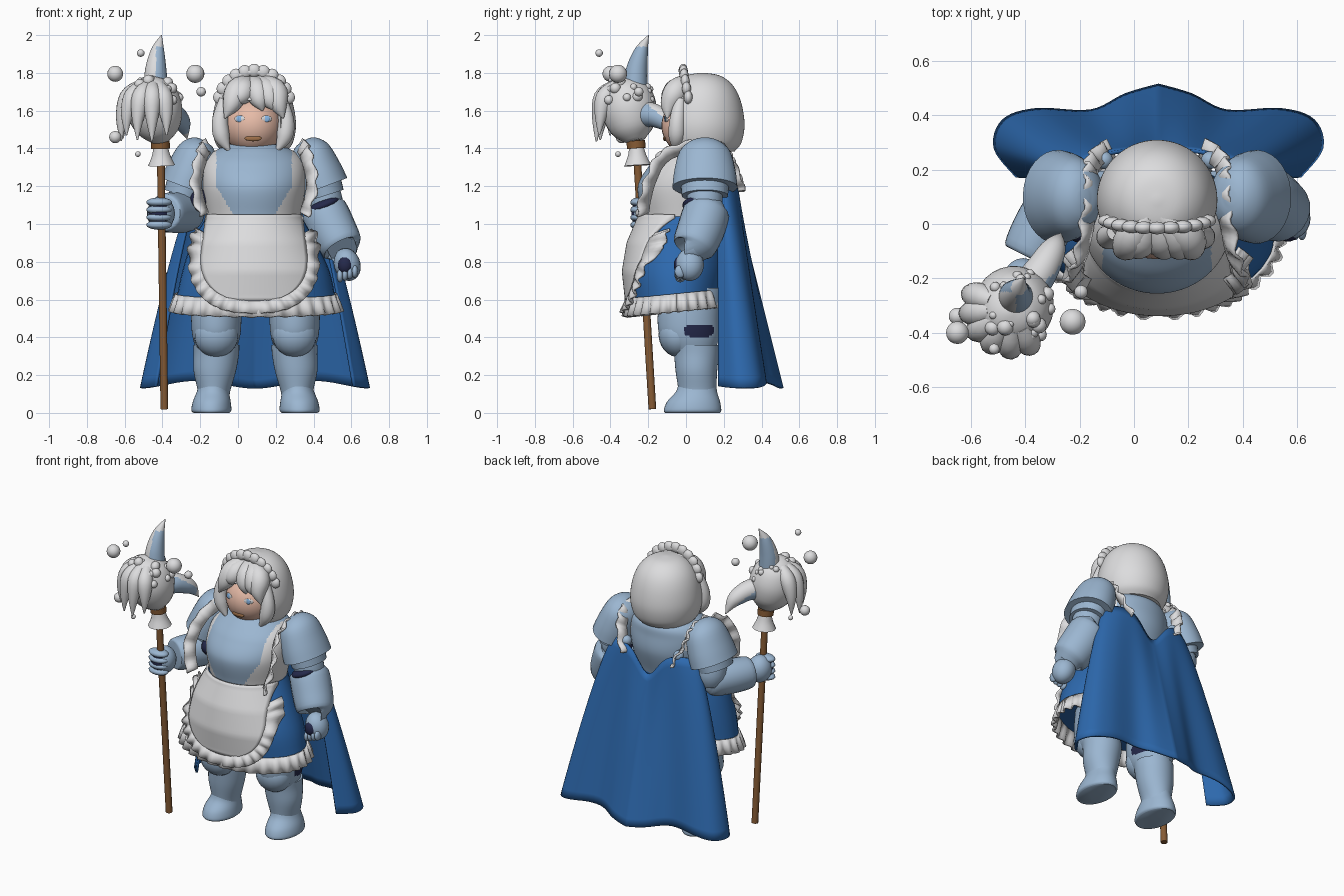
import bpy, bmesh, math, random
from mathutils import Vector, Matrix, Euler

if "Cube" in bpy.data.objects:
    bpy.data.objects.remove(bpy.data.objects["Cube"])
random.seed(4)
CX = 0.085  # body centre line


def material(name, *rgb):
    m = bpy.data.materials.new(name)
    m.use_nodes = True
    m.diffuse_color = (*rgb, 1)
    bsdf = m.node_tree.nodes["Principled BSDF"]
    bsdf.inputs["Base Color"].default_value = (*rgb, 1)
    bsdf.inputs["Roughness"].default_value = 0.7
    return m


white = material("white cloth", .72, .72, .73)
steel = material("pale blue armour", .33, .47, .64)
blue = material("cape blue", .026, .14, .42)
navy = material("dark undersuit", .018, .022, .07)
wood = material("wood", .24, .105, .035)
lips = material("lip brown", .36, .17, .07)
skin = material("skin", .8, .5, .39)
iris = material("eye blue", .25, .48, .8)


def finish(name, bm, mats, rule=None, thick=0):
    """Turn a bmesh into a smooth object; rule gives a face's material, or None to cut it."""
    bmesh.ops.recalc_face_normals(bm, faces=bm.faces)
    if rule:
        cut = []
        for f in bm.faces:
            i = rule(f.calc_center_median())
            if i is None:
                cut.append(f)
            else:
                f.material_index = int(i)
        bmesh.ops.delete(bm, geom=cut, context='FACES')
    me = bpy.data.meshes.new(name)
    bm.to_mesh(me)
    bm.free()
    for m in mats:
        me.materials.append(m)
    me.shade_smooth()
    me.set_sharp_from_angle(angle=math.radians(45))
    ob = bpy.data.objects.new(name, me)
    bpy.context.scene.collection.objects.link(ob)
    if thick:
        mod = ob.modifiers.new("thickness", 'SOLIDIFY')
        mod.thickness, mod.offset = thick, 0


def sheet(name, rows, mats, closed=False, rule=None, thick=0):
    """Skin rows of points; closed rows are capped at both ends."""
    bm = bmesh.new()
    vs = [[bm.verts.new(p) for p in row] for row in rows]
    n = len(vs[0])
    for a, b in zip(vs, vs[1:]):
        for i in range(n if closed else n - 1):
            j = (i + 1) % n
            bm.faces.new((a[i], a[j], b[j], b[i]))
    if closed:
        bm.faces.new(vs[0])
        bm.faces.new(vs[-1])
    finish(name, bm, mats, rule, thick)


def spline(pts, k=5):
    """Smooth curve through tuples of any length."""
    pts = [Vector(p) for p in pts]
    out = []
    for i in range(len(pts) - 1):
        a, b, c, d = pts[max(i - 1, 0)], pts[i], pts[i + 1], pts[min(i + 2, len(pts) - 1)]
        for s in range(k):
            t = s / k
            out.append(b + (c - a) * (t / 2) + (a * 2 - b * 5 + c * 4 - d) * (t * t / 2)
                       + (b * 3 - a - c * 3 + d) * (t ** 3 / 2))
    return out + [pts[-1]]


def loft(name, rings, *mats, sides=40, k=4, rule=None):
    """Horizontal ellipses given as x, y, z, x radius, y radius."""
    turn = [2 * math.pi * i / sides for i in range(sides)]
    rows = [[(x + rx * math.cos(a), y + ry * math.sin(a), z) for a in turn]
            for x, y, z, rx, ry in spline(rings, k)]
    sheet(name, rows, mats, True, rule)


def limb(name, pts, *mats, sides=20, k=4, rule=None, deep=1):
    """Round tube along points given as x, y, z, radius; deep stretches its section in y."""
    pts = spline(pts, k)
    pos = [Vector(p[:3]) for p in pts]
    turn = [2 * math.pi * i / sides for i in range(sides)]
    rows, side, old = [], None, Vector((0, 0, 1))
    for i, p in enumerate(pos):
        t = (pos[min(i + 1, len(pos) - 1)] - pos[max(i - 1, 0)]).normalized()
        side = old.rotation_difference(t) @ side if side else t.orthogonal().normalized()
        old, other = t, t.cross(side)
        r = max(pts[i][3], .002)
        size = Matrix.Diagonal((r, r * deep, r))
        rows.append([p + size @ (side * math.cos(a) + other * math.sin(a)) for a in turn])
    sheet(name, rows, mats, True, rule)


def ball(name, loc, size, mat, rot=(0, 0, 0), seg=20):
    bm = bmesh.new()
    bmesh.ops.create_uvsphere(bm, u_segments=seg, v_segments=seg * 2 // 3, radius=1)
    size = size if isinstance(size, tuple) else (size,) * 3
    bm.transform(Matrix.LocRotScale(Vector(loc), Euler(rot), Vector(size)))
    finish(name, bm, [mat])


def ruffle(name, inner, outer, amp=.014):
    """Wavy strip between two matching lines."""
    inner, outer = [Vector(p) for p in inner], [Vector(p) for p in outer]
    rows = [inner, [], []]
    for i, (a, b) in enumerate(zip(inner, outer)):
        t = inner[min(i + 1, len(inner) - 1)] - inner[max(i - 1, 0)]
        push = t.cross(b - a).normalized() * amp * math.sin(i * math.pi / 3)
        rows[1].append(a.lerp(b, .5) + push * .6)
        rows[2].append(b + push)
    sheet(name, rows, [white], thick=.012)


def flip(pts):
    return [(2 * CX - p[0], *p[1:]) for p in pts]


# Bodice with apron side panels and shoulder straps
def bodice_rule(c):
    return (c.y < .12 or c.z > 1.24) and abs(c.x - CX) > .2 - max(0, 1.2 - c.z) * .6


loft("bodice", [(CX, -.01, 1.0, .24, .21), (CX, -.01, 1.06, .25, .225), (CX, 0, 1.2, .272, .255),
                (CX, .028, 1.31, .268, .222), (CX, .055, 1.375, .225, .185), (CX, .06, 1.42, .14, .13)],
     steel, white, sides=144, k=12, rule=bodice_rule)

# Skirt, hem frill and apron
SKIRT = [(CX, -.01, 1.04, .25, .22), (CX, -.04, .9, .33, .25),
         (CX + .01, -.05, .75, .39, .265), (CX + .01, -.05, .61, .42, .25)]
loft("skirt", SKIRT, blue)


def skirt_front(x, z):
    """Depth just ahead of the skirt surface."""
    z = min(max(z, .611), 1.039)
    a, b = next((a, b) for a, b in zip(SKIRT, SKIRT[1:]) if a[2] >= z >= b[2])
    r = Vector(a).lerp(Vector(b), (a[2] - z) / (a[2] - b[2]))
    return r[1] - .018 - r[4] * math.sqrt(max(.02, 1 - ((x - r[0]) / r[3]) ** 2))


def hem(grow, drop):
    pts = []
    for i in range(181):
        a = math.radians(i * 2)
        y = -.05 + (.25 + grow) * math.sin(a)
        pts.append((CX + .01 + (.425 + grow) * math.cos(a), y, .635 + .1 * y - drop))
    return pts


ruffle("hem_frill", hem(0, 0), hem(.025, .095))


def half_width(z):
    if z > .82:
        return .28 - .12 * (z - .82)
    return .28 * max(0, 1 - ((.82 - z) / .23) ** 2.4) ** .43


rows = []
for j in range(25):
    z = 1.05 - .457 * j / 24
    xs = [CX + half_width(z) * (i / 16 - 1) for i in range(33)]
    rows.append([(x, skirt_front(x, z), z) for x in xs])
sheet("apron", rows, [white], thick=.014)


def apron_edge(deg, grow=0, out=0):
    c, s = math.cos(math.radians(deg)), math.sin(math.radians(deg))
    x = CX + (.275 + grow) * math.copysign(abs(c) ** .8, c)
    z = .82 + (.225 + grow) * math.copysign(abs(s) ** .8, s)
    return x, skirt_front(x, z) - out, z


arc = [-208 + 236 * i / 110 for i in range(111)]
ruffle("apron_frill", [apron_edge(d) for d in arc], [apron_edge(d, .068, .02) for d in arc])

# Armoured legs
for tag, x, out in (("right", -.115, -1), ("left", .3, 1)):
    loft(tag + "_thigh", [(x, .03, .66, .13, .165), (x, .015, .5, .133, .165),
                          (x, .02, .4, .125, .155), (x, .04, .32, .1, .11)], steel, navy, sides=80, k=10,
         rule=lambda c, x=x: ((c.y - .07) / .075) ** 4 + ((c.z - .435) / .032) ** 4 < 1 and c.x > x)
    ball(tag + "_knee_plate", (x, -.045, .41), (.118, .1, .115), steel, (.15, 0, 0))
    loft(tag + "_greave", [(x, .05, .36, .122, .12), (x, .055, .31, .12, .118), (x + out * .008, .055, .22, .112, .11),
                           (x + out * .012, .06, .12, .087, .1), (x + out * .015, .06, .08, .085, .1)], steel)
    loft(tag + "_boot", [(x + out * .026, .035, 0, .095, .145), (x + out * .026, .035, .015, .106, .152),
                         (x + out * .024, .04, .06, .1, .14), (x + out * .018, .055, .11, .086, .11),
                         (x + out * .012, .06, .15, .08, .1)], steel)

# Shoulder plates, strap ruffles and cape knots
plate = [(.355, .1, 1.445, .02), (.362, .1, 1.43, .065), (.382, .1, 1.38, .108),
         (.418, .1, 1.28, .13), (.45, .1, 1.195, .138)]
lame = [(.43, .1, 1.25, .11), (.462, .1, 1.15, .102)]
strap = [(.33, -.2, 1.06), (.365, -.17, 1.2), (.34, -.1, 1.33), (.315, .04, 1.38),
         (.31, .16, 1.37), (.295, .21, 1.29), (.24, .245, 1.17)]
hub = Vector((.15, .05, 1.15))
for tag, side in (("left", list), ("right", flip)):
    limb(tag + "_shoulder_plate", side(plate), steel, sides=32, deep=1.25)
    limb(tag + "_lower_shoulder_plate", side(lame), steel, sides=32, deep=1.2)
    line = spline(strap, 10)
    edge = [p + (p - hub).normalized() * .075 for p in line]
    ruffle(tag + "_strap_ruffle", side([tuple(p) for p in line]), side([tuple(p) for p in edge]))
    ball(tag + "_cape_knot", side([(.28, .235, 1.23)])[0], .033, steel)

# Lowered left arm
limb("left_upper_arm", [(.43, .1, 1.24, .09), (.46, .1, 1.12, .095), (.47, .1, 1.06, .08)], steel)
ball("left_elbow", (.455, .065, 1.1), (.088, .085, .035), navy, (0, -.4, 0))
limb("left_cuff", [(.447, .115, 1.085, .09), (.455, .11, 1.07, .122), (.505, .075, .96, .125),
                   (.548, .04, .88, .113), (.553, .035, .87, .08)], steel)
ball("left_hand", (.578, .02, .785), (.07, .075, .088), steel, (0, -.3, 0))
ball("left_palm", (.567, -.035, .782), (.038, .03, .045), navy)
for i in range(4):
    ball("left_finger", (.54 + i * .026, -.03, .725 + i * .008), (.017, .03, .034), steel)

# Bent right arm holding the staff
limb("right_upper_arm", [(-.26, .1, 1.24, .09), (-.27, .12, 1.12, .1), (-.27, .12, 1.05, .08)], steel)
ball("right_elbow", (-.2, .0, 1.125), (.055, .07, .06), navy)
limb("right_cuff", [(-.25, .14, 1.06, .06), (-.265, .11, 1.06, .1), (-.33, 0, 1.06, .108),
                    (-.385, -.11, 1.06, .1), (-.39, -.12, 1.06, .07)], steel)
ball("right_hand", (-.408, -.205, 1.055), (.074, .08, .088), steel)
ball("right_grip", (-.415, -.235, 1.055), (.06, .055, .08), navy)
for i in range(4):
    ball("right_finger", (-.418, -.25, .995 + i * .04), (.068, .045, .025), steel)

# Head and face
ball("face", (.08, .03, 1.52), (.155, .16, .155), skin, seg=32)
for s in (-1, 1):
    ball("eye_white", (.08 + s * .072, -.105, 1.557), (.03, .006, .018), white, (0, 0, s * .4))
    ball("iris", (.08 + s * .07, -.11, 1.557), (.019, .005, .018), iris)
ball("mouth", (.08, -.113, 1.453), (.045, .008, .015), lips)


# Bobbed hair, fringe and side locks
def hair_rule(c):
    return None if c.y < .02 and c.z < 1.66 and abs(c.x - .08) < .145 else 0


R = ((1.385, .17), (1.43, .205), (1.52, .222), (1.62, .21), (1.7, .182), (1.755, .14), (1.788, .085), (1.8, .01))
loft("hair", [(.085, .088, z, r, r) for z, r in R], white, sides=64, k=5, rule=hair_rule)
for top, mid, tip, low in ((.06, .0, -.07, 1.56), (.06, .03, -.015, 1.635), (.07, .1, .13, 1.6),
                           (.08, .15, .195, 1.6), (.09, .19, .24, 1.56)):
    limb("fringe_lock", [(top, .03, 1.765, .03), (mid, -.045, 1.71, .064),
                         ((mid + tip) / 2, -.088, (1.7 + low) / 2, .048), (tip, -.1, low, .004)], white)
for s in (-1, 1):
    limb("side_lock", [(.08 + s * .15, -.03, 1.66, .03), (.08 + s * .175, -.045, 1.55, .042),
                       (.08 + s * .165, -.05, 1.46, .042), (.08 + s * .125, -.06, 1.385, .006)], white)

# Scalloped headband
band = [(.085 + .18 * math.cos(a), .02 - .035 * math.sin(a), 1.625 + .18 * math.sin(a))
        for a in (math.radians(14 + 152 * i / 10) for i in range(11))]
limb("headband", [(*p, .02) for p in band], white, sides=10, k=2)
for x, y, z in band:
    out = Vector((x - .085, 0, z - 1.625)) * .04
    ball("headband_scallop", Vector((x, y, z)) + out, (.036, .024, .036), white, seg=14)

# Cape, blended from shoulder line to hem line
hem_half = [(0, .51), (.12, .475), (.25, .415), (.45, .42), (.57, .38), (.6, .28), (.52, .175)]
top_half = [(0, .275), (.08, .272), (.15, .265), (.22, .25), (.27, .225), (.29, .2), (.28, .17)]


def both(half):
    half = spline(half, 6)
    return [Vector((-p.x, p.y)) for p in half[:0:-1]] + half


rows = []
for j in range(21):
    v, row = j / 20, []
    for a, b in zip(both(top_half), both(hem_half)):
        x, y = a.x + (b.x - a.x) * v ** .75, a.y + (b.y - a.y) * v
        top = 1.23 - .16 * math.exp(-(a.x / .1) ** 2)
        row.append((CX + .005 + x, y, top + (.15 - .02 * math.cos(b.x * 10) - top) * v))
    rows.append(row)
sheet("cape", rows, [blue], thick=.014)

# Staff with mop head
limb("staff", [(-.39, -.178, .02, .021), (-.41, -.265, 1.45, .021)], wood, sides=12)
limb("mop_skirt", [(-.41, -.263, 1.41, .038), (-.407, -.259, 1.36, .05), (-.405, -.256, 1.31, .072)], white)
limb("mop_collar", [(-.41, -.263, 1.4, .05), (-.411, -.266, 1.44, .05)], wood)
limb("mop_head", [(-.41, -.265, 1.44, .05), (-.42, -.28, 1.5, .115), (-.44, -.3, 1.6, .147),
                  (-.455, -.315, 1.7, .13), (-.46, -.32, 1.76, .08), (-.46, -.32, 1.785, .01)], white, sides=28)
for i in range(6):
    a = math.radians(160 + i * 27)
    c, s, w = math.cos(a), math.sin(a), random.uniform(-.03, .07)
    limb("mop_strand", [(-.45 + .07 * c, -.31 + .07 * s, 1.73, .035), (-.45 + .13 * c, -.31 + .13 * s, 1.67, .05),
                        (-.45 + .165 * c, -.31 + .155 * s, 1.57 + w / 2, .033),
                        (-.45 + .17 * c, -.31 + .165 * s, 1.46 + w, .004)], white, sides=14)
for i in range(26):
    a, h = random.uniform(0, 2 * math.pi), random.uniform(.1, .95)
    r = .145 * math.sqrt(1 - h * h)
    ball("foam", (-.45 + r * math.cos(a), -.31 + r * math.sin(a), 1.63 + .15 * h),
         random.uniform(.014, .032), white, seg=12)

# Fins on the mop
limb("upper_fin", [(-.435, -.27, 1.72, .065), (-.435, -.26, 1.82, .056), (-.425, -.235, 1.92, .035),
                   (-.405, -.198, 2.0, .002)], steel, white, sides=40, k=10,
     rule=lambda c: c.z > 1.94 or c.x < -.435 and c.y < -.25)
limb("rear_fin", [(-.39, -.24, 1.58, .07), (-.34, -.17, 1.575, .062), (-.295, -.09, 1.53, .045),
                  (-.27, -.035, 1.45, .002)], steel, white, sides=40, k=8,
     rule=lambda c: c.y > -.075 or c.z > 1.605 - (c.y + .17) * .8)

# Floating bubbles
for x, y, z, r in ((-.65, -.4, 1.795, .042), (-.226, -.36, 1.795, .048), (-.515, -.46, 1.905, .02),
                   (-.195, -.25, 1.7, .025), (-.65, -.34, 1.46, .032), (-.53, -.36, 1.37, .015)):
    ball("bubble", (x, y, z), r, white)
